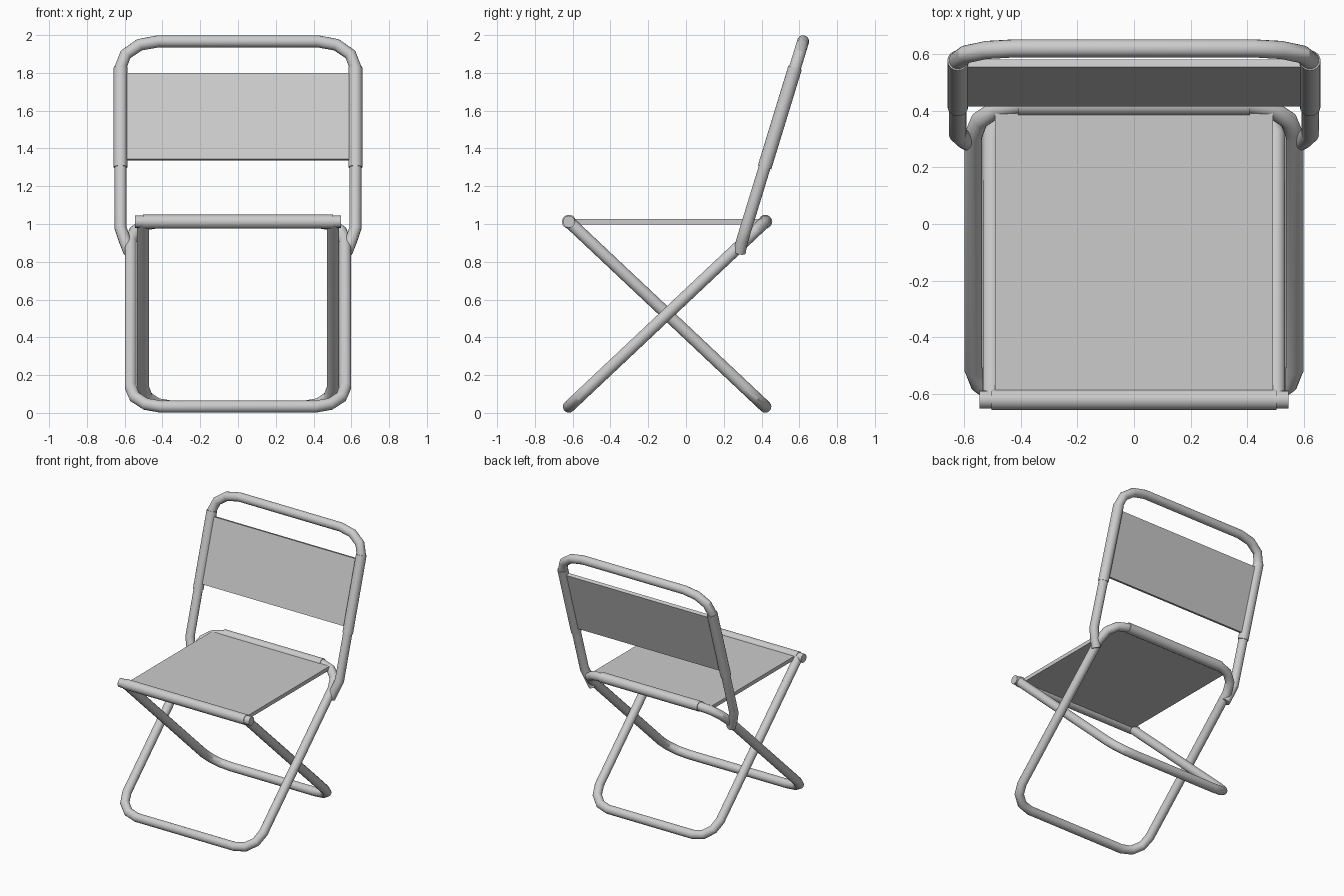
import bpy, math
from mathutils import Vector

if "Cube" in bpy.data.objects:
    bpy.data.objects.remove(bpy.data.objects["Cube"])

R = 0.032        # tube radius
SLEEVE = 0.037   # fabric sleeve radius
LOW, HIGH = 0.033, 1.012
FRONT, BACK = -0.62, 0.42


def smooth(obj):
    bpy.ops.object.select_all(action='DESELECT')
    obj.select_set(True)
    bpy.context.view_layer.objects.active = obj
    bpy.ops.object.shade_smooth_by_angle(angle=math.radians(28))


def tube(name, points, radius=R, closed=False):
    cu = bpy.data.curves.new(name, 'CURVE')
    cu.dimensions = '3D'
    cu.bevel_depth = radius
    cu.bevel_resolution = 6
    cu.use_fill_caps = not closed
    sp = cu.splines.new('POLY')
    sp.points.add(len(points) - 1)
    for p, co in zip(sp.points, points):
        p.co = (*co, 1)
    sp.use_cyclic_u = closed
    obj = bpy.data.objects.new(name, cu)
    bpy.context.collection.objects.link(obj)
    bpy.ops.object.select_all(action='DESELECT')
    obj.select_set(True)
    bpy.context.view_layer.objects.active = obj
    bpy.ops.object.convert(target='MESH')
    smooth(bpy.context.object)


def bend(end, other, half, rx, rt):
    """Points from the right side round to the left side, crossing at 'end'."""
    end = Vector(end)
    d = (Vector(other) - end).normalized()
    right = []
    for i in range(4):
        a = math.radians(30 * i)
        q = end + d * rt * (1 - math.sin(a))
        right.append((half - rx * (1 - math.cos(a)), q.x, q.y))
    return right + [(-x, y, z) for x, y, z in reversed(right)]


def panel(name, half, a, b, thick):
    """Thin slab spanning from a to b, given as (y, z) points."""
    a, b = Vector(a), Vector(b)
    d = b - a
    mid = (a + b) / 2
    bpy.ops.mesh.primitive_cube_add(size=1, location=(0, mid.x, mid.y),
                                    rotation=(math.atan2(d.y, d.x), 0, 0))
    obj = bpy.context.object
    obj.name = name
    obj.scale = (2 * half, d.length, thick)


# Outer leg frame: closed loop, front foot to rear seat bar
foot, top = (FRONT, LOW), (BACK, HIGH)
tube("outer_leg_frame", bend(foot, top, 0.568, 0.16, 0.15)
     + bend(top, foot, 0.568, 0.16, 0.15)[::-1], closed=True)

# Inner leg frame: U shape, rear foot to front seat bar
foot, top = (BACK, LOW), (FRONT, HIGH)
tube("inner_leg_frame", [(0.503, *top)] + bend(foot, top, 0.503, 0.15, 0.15)
     + [(-0.503, *top)])
tube("front_seat_bar", [(-0.546, *top), (0.546, *top)])

# Seat fabric with sleeves round both bars
panel("seat", 0.49, (FRONT, HIGH), (BACK, HIGH), 0.028)
tube("front_seat_sleeve", [(-0.504, FRONT, HIGH), (0.504, FRONT, HIGH)], SLEEVE)
tube("rear_seat_sleeve", [(-0.41, BACK, HIGH), (0.41, BACK, HIGH)], SLEEVE)


# Backrest frame
def back_y(z):
    return 0.416 + 0.306 * (z - 1.3)


apex, base = (back_y(1.967), 1.967), (back_y(0.98), 0.98)
lower = [(0.574, 0.284, 0.85), (0.6, 0.298, 0.915), (0.622, *base)]
tube("backrest_frame", lower + bend(apex, base, 0.622, 0.2, 0.145)
     + [(-x, y, z) for x, y, z in reversed(lower)])

# Backrest fabric with side sleeves
panel("backrest", 0.61, (back_y(1.34), 1.34), (back_y(1.795), 1.795), 0.028)
for side, s in (("left", -1), ("right", 1)):
    tube(side + "_backrest_sleeve", [(s * 0.622, back_y(1.3), 1.3),
                                     (s * 0.622, back_y(1.828), 1.828)], SLEEVE)
